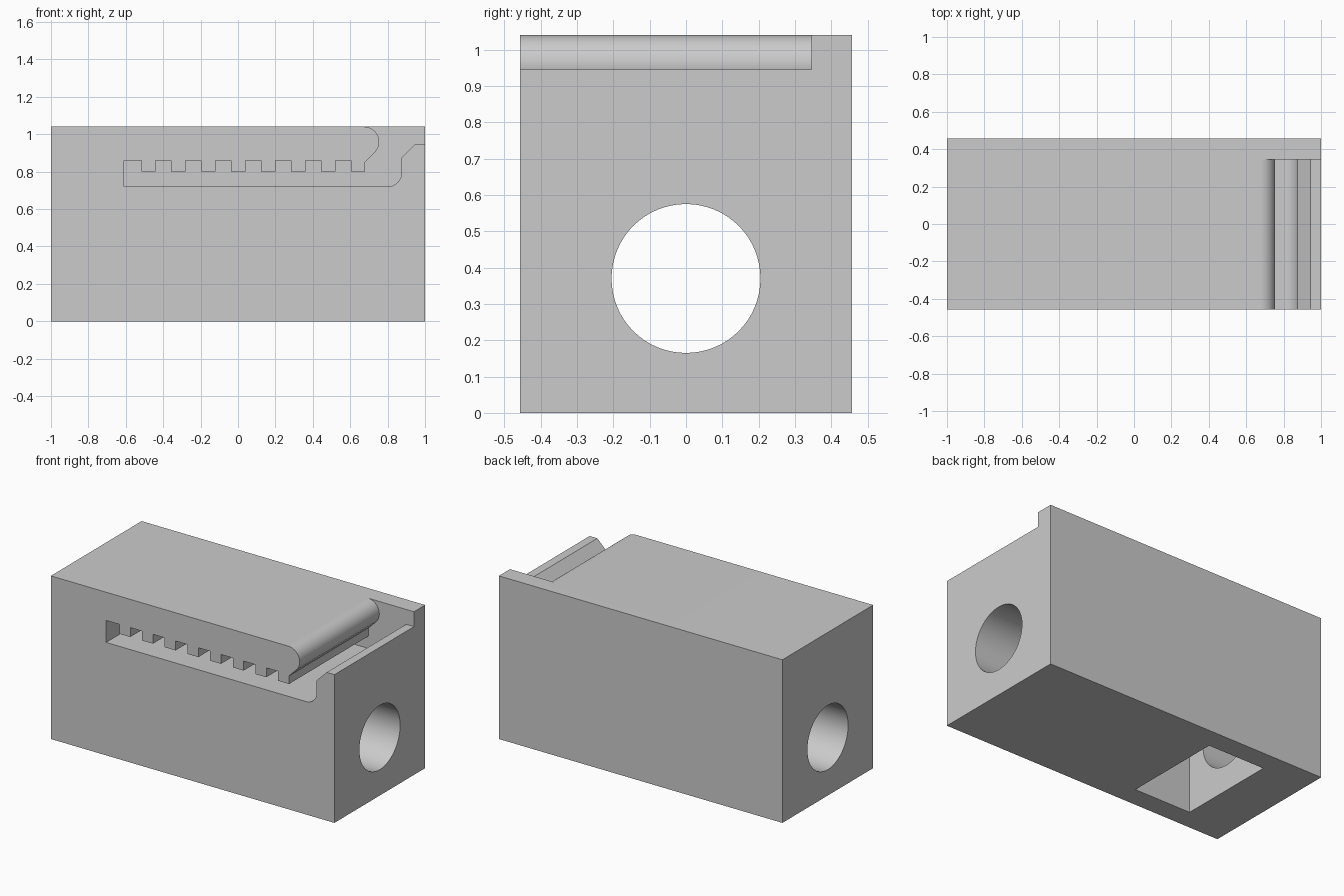
import bpy, bmesh, math
from mathutils import Vector

cube = bpy.data.objects.get("Cube")
if cube:
    bpy.data.objects.remove(cube, do_unlink=True)

HALF_Y, HEIGHT = 0.457, 1.04
HOLE_Z, HOLE_R = 0.37, 0.205
TOOTH_LOW, TOOTH_HIGH, PITCH, TOOTH_W = 0.80, 0.86, 0.16, 0.077

grey = bpy.data.materials.new("plain grey")
grey.use_nodes = True
colour = (0.6, 0.6, 0.6, 1)
grey.diffuse_color = colour
grey.node_tree.nodes["Principled BSDF"].inputs["Base Color"].default_value = colour


def prism(name, outline, direction):
    """Extrude a closed outline of 3D points along a direction."""
    bm = bmesh.new()
    face = bm.faces.new([bm.verts.new(p) for p in outline])
    out = bmesh.ops.extrude_face_region(bm, geom=[face])
    moved = [v for v in out["geom"] if isinstance(v, bmesh.types.BMVert)]
    bmesh.ops.translate(bm, verts=moved, vec=Vector(direction))
    bmesh.ops.recalc_face_normals(bm, faces=bm.faces)
    mesh = bpy.data.meshes.new(name)
    bm.to_mesh(mesh)
    bm.free()
    obj = bpy.data.objects.new(name, mesh)
    bpy.context.collection.objects.link(obj)
    mesh.materials.append(grey)
    return obj


def box(name, x0, x1, half_y, z0, z1):
    base = [(x0, -half_y, z0), (x1, -half_y, z0), (x1, half_y, z0), (x0, half_y, z0)]
    return prism(name, base, (0, 0, z1 - z0))


def arc(cx, cz, r, start, end, steps):
    angles = [math.radians(start + (end - start) * i / steps) for i in range(steps + 1)]
    return [(cx + r * math.cos(a), cz + r * math.sin(a)) for a in angles]


# Block
block = box("belt_clamp_block", -1, 1, HALF_Y, 0, HEIGHT)

# Belt slot: floor, curved end and entry ramp, rounded lip, then the toothed roof
slot = [(-0.61, 0.72)]
slot += arc(0.80, 0.795, 0.075, -90, 0, 12)
slot += [(0.875, 0.875), (0.945, 0.945), (1.1, 0.945), (1.1, 1.1), (0.675, 1.1)]
slot += arc(0.675, 0.96, 0.08, 90, -45, 24)
slot += [(0.68, 0.852)]
for i in range(8):
    right = 0.68 - PITCH * i
    left = right - TOOTH_W
    slot += [(right, TOOTH_LOW), (left, TOOTH_LOW), (left, TOOTH_HIGH)]
    if i < 7:
        slot.append((right - PITCH, TOOTH_HIGH))
slot.append((-0.61, TOOTH_HIGH))
slot_cutter = prism("belt_slot_cutter", [(x, -0.6, z) for x, z in slot], (0, 0.945, 0))

# Bolt hole along the length, and the nut pocket open below
circle = arc(0, HOLE_Z, HOLE_R, 0, 360, 64)[:-1]
hole_cutter = prism("bolt_hole_cutter", [(-1.2, y, z) for y, z in circle], (2.4, 0, 0))
pocket_cutter = box("nut_pocket_cutter", -0.683, -0.283, 0.325, -0.1, 0.695)

# Cut the block
cutters = [slot_cutter, pocket_cutter, hole_cutter]
for cutter in cutters:
    cutter.hide_render = True
    mod = block.modifiers.new(cutter.name, "BOOLEAN")
    mod.operation = "DIFFERENCE"
    mod.solver = "EXACT"
    mod.object = cutter

bpy.ops.object.select_all(action="DESELECT")
block.select_set(True)
bpy.context.view_layer.objects.active = block
for cutter in cutters:
    bpy.ops.object.modifier_apply(modifier=cutter.name)
    bpy.data.objects.remove(cutter, do_unlink=True)
bpy.ops.object.shade_smooth_by_angle(angle=math.radians(30))
